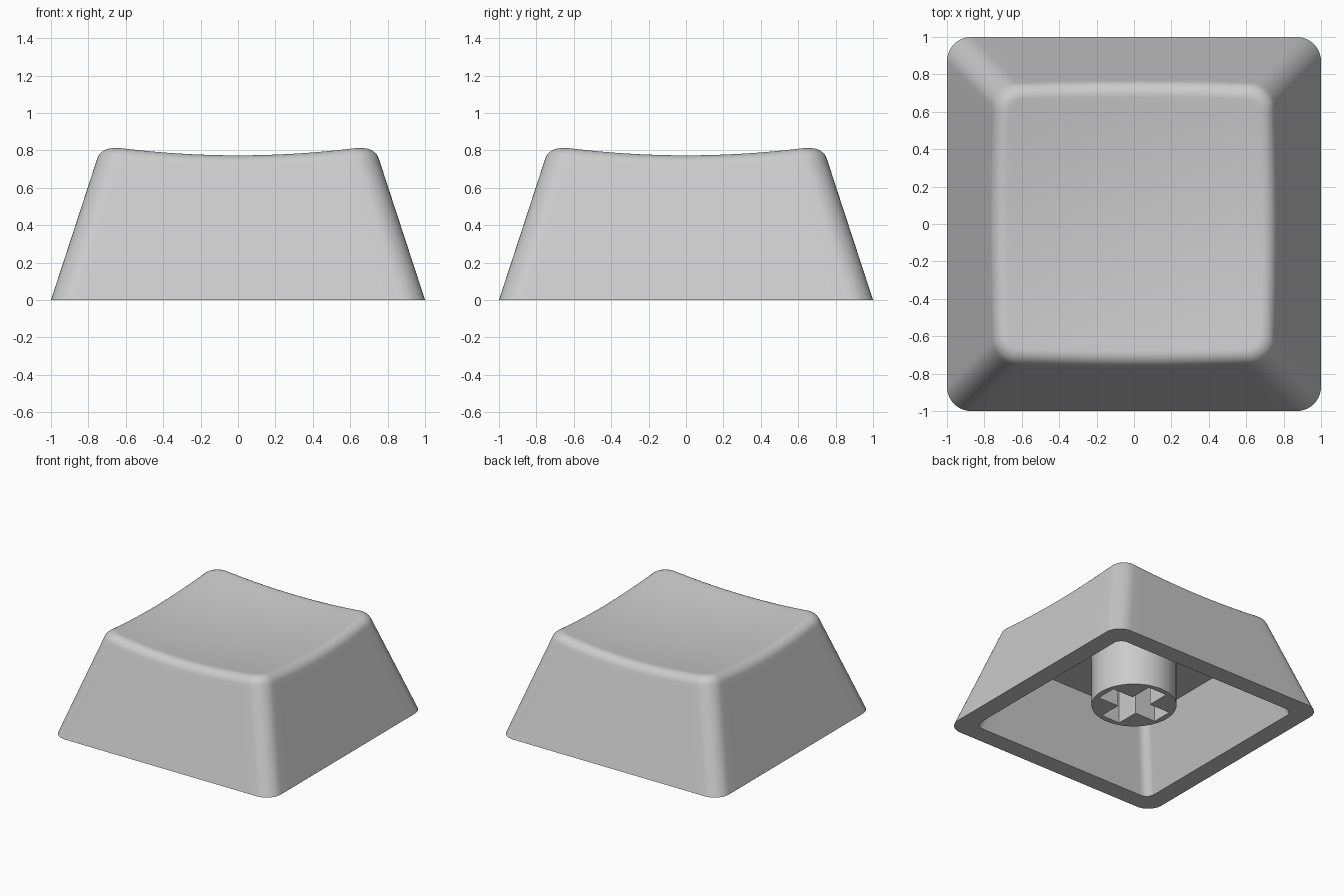
import bpy, bmesh, math
from mathutils import Vector

if "Cube" in bpy.data.objects:
    bpy.data.objects.remove(bpy.data.objects["Cube"])

SLOPE = 0.327        # inward lean of the walls per unit of height
CORNER = 0.13        # outer corner radius
FILLET = 0.065       # tangent length of the rounded top rim
CEILING = 0.55       # height of the cavity roof
STEM_BOTTOM = 0.118

grey = bpy.data.materials.new("light grey plastic")
grey.diffuse_color = (0.6, 0.6, 0.6, 1)
grey.use_nodes = True
grey.node_tree.nodes["Principled BSDF"].inputs["Base Color"].default_value = grey.diffuse_color


def dish(x, y):
    """Height of the scooped top surface."""
    return 0.725 + 0.103 * (x * x + y * y)


def half_width(z):
    return 1 - SLOPE * z


def ring_point(i, h, r, arc=10, side=16):
    """Point i on a rounded square of half width h and corner radius r."""
    quarter, k = divmod(i, arc + side)
    c = h - r
    if k <= arc:
        a = math.pi / 2 * k / arc
        x, y = c + r * math.cos(a), c + r * math.sin(a)
    else:
        x, y = c - 2 * c * (k - arc) / side, h
    for _ in range(quarter):
        x, y = -y, x
    return x, y


COUNT = 4 * 26


def flat_ring(h, r, z):
    return [Vector((*ring_point(i, h, r), z)) for i in range(COUNT)]


def rim_rings(steps=8):
    """Wall top, rounded rim and edge of the dish, following the dish height."""
    rings = [[] for _ in range(steps + 2)]
    weight = math.cos(math.radians(40))
    for i in range(COUNT):
        z = 0.77
        for _ in range(12):
            z = dish(*ring_point(i, half_width(z), CORNER))
        h = half_width(z)

        def wall(drop):
            return Vector((*ring_point(i, half_width(z - drop), CORNER), z - drop))

        a, c = wall(FILLET * 0.95), wall(0)
        bx, by = ring_point(i, h - FILLET, CORNER - FILLET)
        b = Vector((bx, by, dish(bx, by)))
        rings[0].append(wall(FILLET + 0.03))
        for s in range(steps + 1):
            t = s / steps
            u, v, w = (1 - t) ** 2, 2 * t * (1 - t) * weight, t * t
            rings[s + 1].append((a * u + c * v + b * w) / (u + v + w))
    return rings


# Keycap shell: cavity roof, inner wall, bottom rim, outer wall, rim, dish
rings = [flat_ring(0.85 - SLOPE * CEILING, 0.07, CEILING),
         flat_ring(0.85, 0.07, 0),
         flat_ring(1, CORNER, 0)]
rings += rim_rings()
edge = rings[-1]
for k in range(13, 0, -1):
    s = k / 14
    rings.append([Vector((p.x * s, p.y * s, dish(p.x * s, p.y * s))) for p in edge])

bm = bmesh.new()
loops = [[bm.verts.new(p) for p in ring] for ring in rings]
for lo, hi in zip(loops, loops[1:]):
    for i in range(COUNT):
        j = (i + 1) % COUNT
        bm.faces.new((lo[i], lo[j], hi[j], hi[i]))
for loop, z in ((loops[0], CEILING), (loops[-1], dish(0, 0))):
    centre = bm.verts.new((0, 0, z))
    for i in range(COUNT):
        bm.faces.new((loop[i], loop[(i + 1) % COUNT], centre))
bmesh.ops.recalc_face_normals(bm, faces=bm.faces)
mesh = bpy.data.meshes.new("keycap_shell")
bm.to_mesh(mesh)
bm.free()
shell = bpy.data.objects.new("keycap_shell", mesh)
bpy.context.collection.objects.link(shell)
mesh.materials.append(grey)

# Mounting stem: round post with a cross-shaped socket through to the roof
L, W = 0.275, 0.085
circle = [(0.32 * math.cos(math.tau * i / 64), 0.32 * math.sin(math.tau * i / 64))
          for i in range(64)]
cross, arm = [], [(L, -W), (L, W), (W, W)]
for _ in range(4):
    cross += arm
    arm = [(-y, x) for x, y in arm]

curve = bpy.data.curves.new("mounting_stem", 'CURVE')
curve.dimensions = '2D'
curve.fill_mode = 'BOTH'
curve.extrude = (CEILING + 0.01 - STEM_BOTTOM) / 2
for outline in (circle, cross):
    spline = curve.splines.new('POLY')
    spline.points.add(len(outline) - 1)
    for point, (x, y) in zip(spline.points, outline):
        point.co = (x, y, 0, 1)
    spline.use_cyclic_u = True
stem = bpy.data.objects.new("mounting_stem", curve)
stem.location.z = STEM_BOTTOM + curve.extrude
bpy.context.collection.objects.link(stem)
bpy.context.view_layer.objects.active = stem
stem.select_set(True)
bpy.ops.object.convert(target='MESH')
stem = bpy.context.view_layer.objects.active
stem.data.materials.clear()
stem.data.materials.append(grey)
bm = bmesh.new()
bm.from_mesh(stem.data)
bmesh.ops.remove_doubles(bm, verts=bm.verts, dist=1e-4)
bmesh.ops.recalc_face_normals(bm, faces=bm.faces)
bm.to_mesh(stem.data)
bm.free()

# Smooth shading with crisp edges kept
for part in (shell, stem):
    bpy.ops.object.select_all(action='DESELECT')
    part.select_set(True)
    bpy.context.view_layer.objects.active = part
    bpy.ops.object.shade_smooth_by_angle(angle=math.radians(30))
